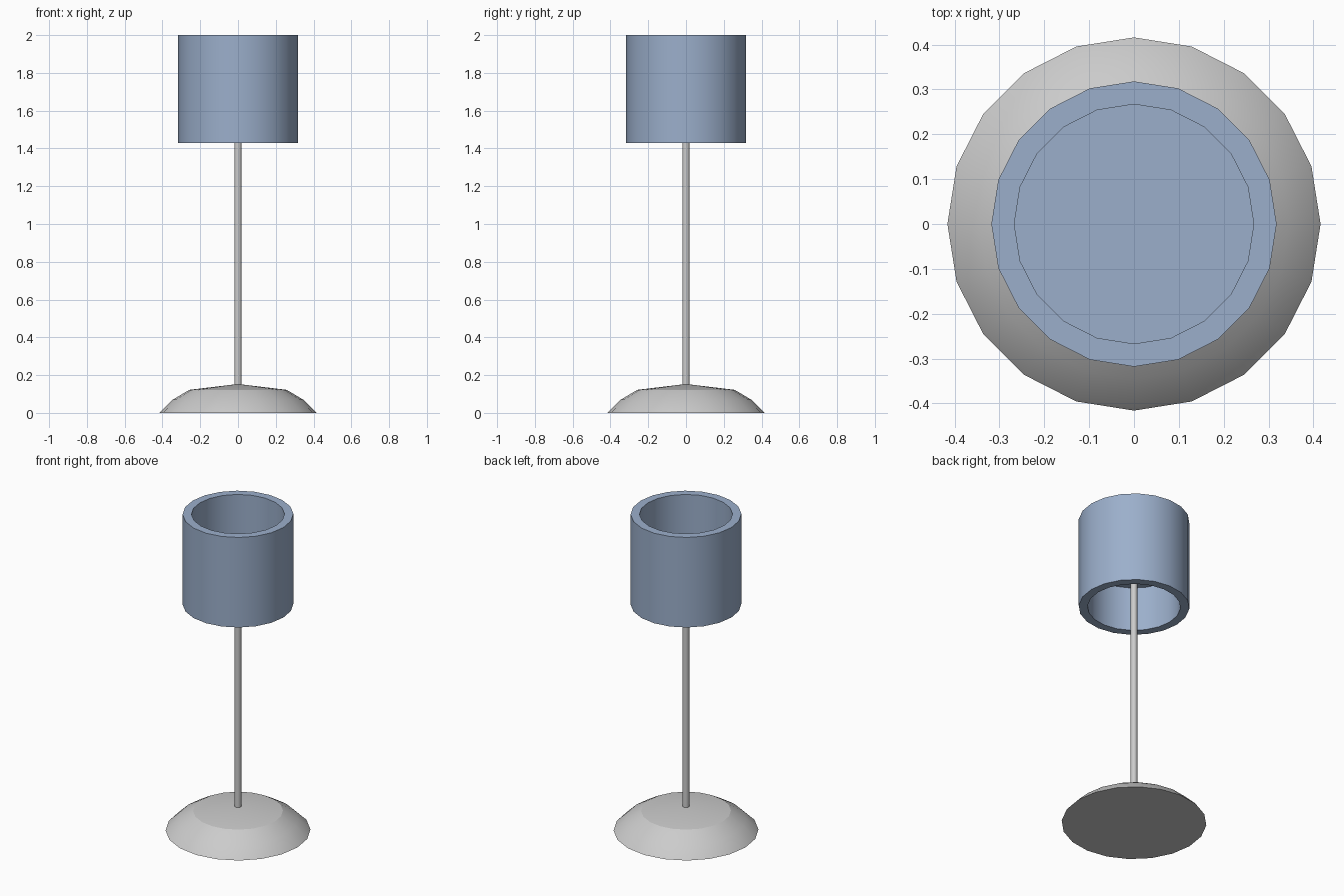
import bpy, bmesh
from math import radians, sin, cos, pi

if "Cube" in bpy.data.objects:
    bpy.data.objects.remove(bpy.data.objects["Cube"])

SIDES = 20

def lathe(name, profile, sides=SIDES, closed=False, angle=30):
    """Spin a list of (radius, z) points round the z axis."""
    bm = bmesh.new()
    rings = []
    for r, z in profile:
        if r == 0:
            rings.append([bm.verts.new((0, 0, z))] * sides)
        else:
            rings.append([bm.verts.new((r * cos(2 * pi * i / sides), r * sin(2 * pi * i / sides), z))
                          for i in range(sides)])
    pairs = list(zip(rings, rings[1:]))
    if closed:
        pairs.append((rings[-1], rings[0]))
    for a, b in pairs:
        for i in range(sides):
            j = (i + 1) % sides
            corners = list(dict.fromkeys([a[i], a[j], b[j], b[i]]))
            if len(corners) > 2:
                bm.faces.new(corners)
    bmesh.ops.recalc_face_normals(bm, faces=bm.faces)
    mesh = bpy.data.meshes.new(name)
    bm.to_mesh(mesh)
    bm.free()
    obj = bpy.data.objects.new(name, mesh)
    bpy.context.collection.objects.link(obj)
    bpy.ops.object.select_all(action='DESELECT')
    obj.select_set(True)
    bpy.context.view_layer.objects.active = obj
    bpy.ops.object.shade_smooth_by_angle(angle=radians(angle))
    return obj

# Domed foot with a flat underside
lathe("base", [(0, 0), (0.416, 0), (0.409, 0.008), (0.345, 0.07), (0.258, 0.122), (0, 0.153)], angle=20)

# Thin upright stem, reaching the web inside the shade
lathe("stem", [(0, 0.12), (0.019, 0.12), (0.019, 1.712), (0, 1.712)])

# Thick drum shade, hollow from both ends with a thin web halfway up
shade = lathe("shade", [(0, 1.71), (0.267, 1.71), (0.267, 1.43), (0.318, 1.43),
                        (0.318, 2.0), (0.267, 2.0), (0.267, 1.72), (0, 1.72)])
blue = bpy.data.materials.new("shade_blue")
blue.diffuse_color = (0.33, 0.43, 0.60, 1)
blue.use_nodes = True
blue.node_tree.nodes["Principled BSDF"].inputs["Base Color"].default_value = blue.diffuse_color
shade.data.materials.append(blue)
